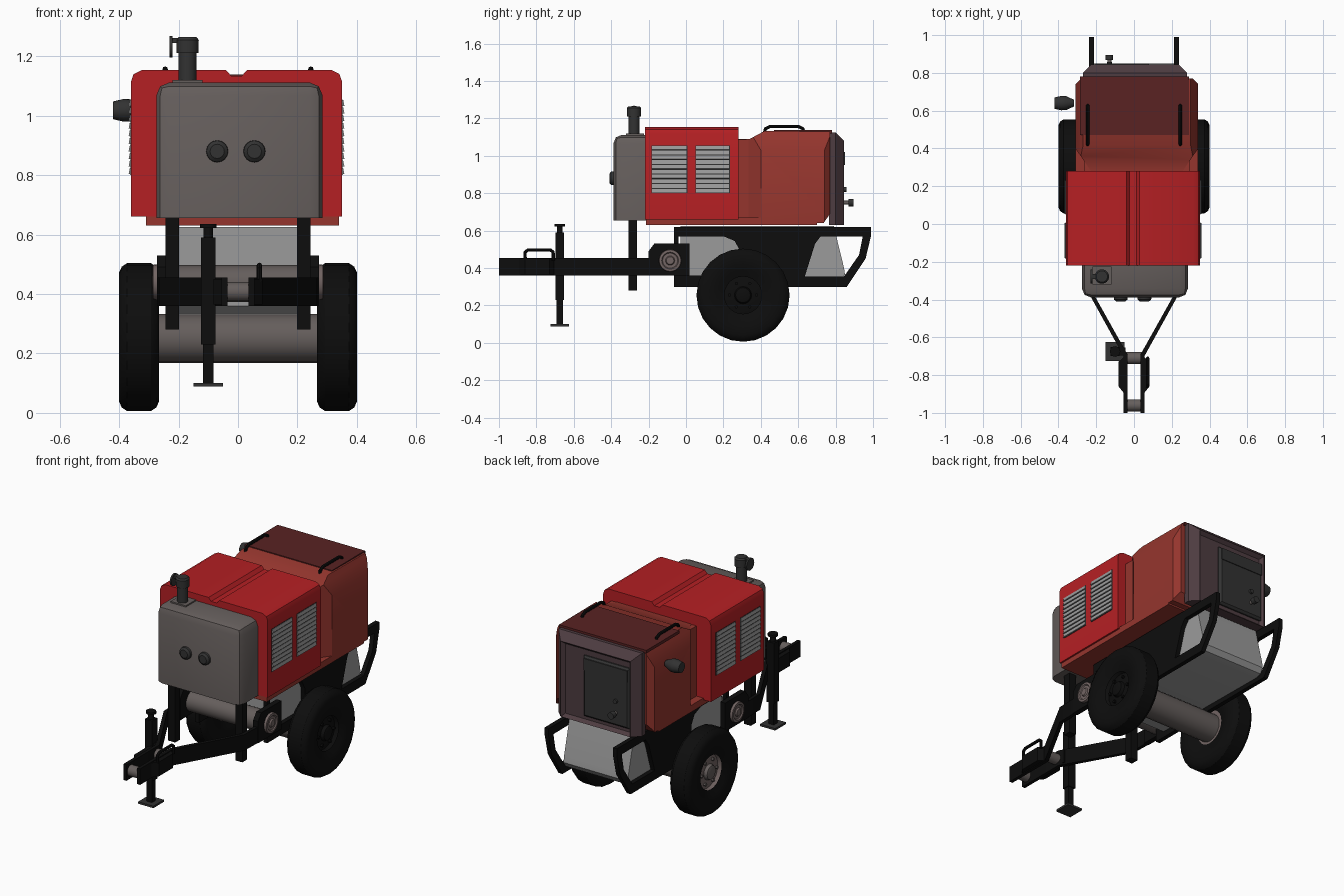
import bpy, bmesh, math
from mathutils import Matrix, Vector

if "Cube" in bpy.data.objects:
    bpy.data.objects.remove(bpy.data.objects["Cube"], do_unlink=True)


def material(name, *rgb):
    m = bpy.data.materials.new(name)
    m.use_nodes = True
    m.diffuse_color = (*rgb, 1)
    m.node_tree.nodes["Principled BSDF"].inputs["Base Color"].default_value = (*rgb, 1)
    return m


RED = material("bright red", 0.46, 0.014, 0.017)
ORANGE = material("rust red", 0.30, 0.036, 0.027)
MAROON = material("maroon", 0.10, 0.016, 0.016)
WARM = material("warm grey", 0.13, 0.112, 0.107)
BLACK = material("black", 0.004, 0.004, 0.004)
LIGHT = material("light grey", 0.33, 0.33, 0.33)
PLUM = material("plum grey", 0.075, 0.045, 0.052)
DARK = material("dark grey", 0.032, 0.032, 0.032)
TAUPE = material("taupe", 0.17, 0.13, 0.125)

# Local z is the extrusion or spin axis
AXES = {"x": Matrix(((0, 0, 1), (1, 0, 0), (0, 1, 0))),
        "y": Matrix(((1, 0, 0), (0, 0, -1), (0, 1, 0))),
        "z": Matrix.Identity(3)}
parts = []


def finish(name, bm, mat):
    bmesh.ops.recalc_face_normals(bm, faces=bm.faces[:])
    me = bpy.data.meshes.new(name)
    bm.to_mesh(me)
    bm.free()
    me.materials.append(mat)
    ob = bpy.data.objects.new(name, me)
    bpy.context.collection.objects.link(ob)
    parts.append(ob)
    return ob


def from_curve(name, cu, mat, matrix):
    ob = bpy.data.objects.new(name, cu)
    bpy.context.collection.objects.link(ob)
    dg = bpy.context.evaluated_depsgraph_get()
    me = bpy.data.meshes.new_from_object(ob.evaluated_get(dg))
    bpy.data.objects.remove(ob, do_unlink=True)
    bm = bmesh.new()
    bm.from_mesh(me)
    bpy.data.meshes.remove(me)
    bmesh.ops.remove_doubles(bm, verts=bm.verts[:], dist=1e-5)
    bm.transform(matrix)
    return finish(name, bm, mat)


def prism(name, loops, axis, a, b, mat):
    """Extrude an outline (with optional hole loops) from a to b along an axis."""
    cu = bpy.data.curves.new(name, "CURVE")
    cu.dimensions, cu.fill_mode = "2D", "BOTH"
    cu.extrude = abs(b - a) / 2
    for loop in loops:
        s = cu.splines.new("POLY")
        s.points.add(len(loop) - 1)
        for p, co in zip(s.points, loop):
            p.co = (*co, 0, 1)
        s.use_cyclic_u = True
    shift = Vector([(a + b) / 2 if c == axis else 0 for c in "xyz"])
    return from_curve(name, cu, mat, Matrix.Translation(shift) @ AXES[axis].to_4x4())


def tube(name, pts, r, mat):
    cu = bpy.data.curves.new(name, "CURVE")
    cu.dimensions, cu.bevel_depth, cu.bevel_resolution = "3D", r, 2
    cu.use_fill_caps = True
    s = cu.splines.new("POLY")
    s.points.add(len(pts) - 1)
    for p, co in zip(s.points, pts):
        p.co = (*co, 1)
    return from_curve(name, cu, mat, Matrix.Identity(4))


def box(name, x, y, z, mat, bevel=0, pick=None, segments=2, tilt=0):
    bm = bmesh.new()
    bmesh.ops.create_cube(bm, size=1)
    bm.transform(Matrix.Diagonal((x[1] - x[0], y[1] - y[0], z[1] - z[0], 1)))
    if bevel:
        edges = [e for e in bm.edges if not pick or pick((e.verts[0].co + e.verts[1].co) / 2)]
        bmesh.ops.bevel(bm, geom=edges, offset=bevel, segments=segments, profile=0.5, affect="EDGES")
    bm.transform(Matrix.Translation((sum(x) / 2, sum(y) / 2, sum(z) / 2)) @ Matrix.Rotation(tilt, 4, "Y"))
    return finish(name, bm, mat)


def lathe(name, profile, axis, centre, mat, steps=24):
    """Spin (along, radius) points about an axis."""
    bm = bmesh.new()
    vs = [bm.verts.new((r, 0, h)) for h, r in profile]
    es = [bm.edges.new(p) for p in zip(vs, vs[1:])]
    bmesh.ops.spin(bm, geom=vs + es, cent=(0, 0, 0), axis=(0, 0, 1), angle=math.tau, steps=steps)
    bmesh.ops.remove_doubles(bm, verts=bm.verts[:], dist=1e-5)
    bm.transform(Matrix.Translation(centre) @ AXES[axis].to_4x4())
    return finish(name, bm, mat)


def rod(name, axis, centre, a, b, r, mat, steps=20):
    return lathe(name, [(a, 0), (a, r), (b, r), (b, 0)], axis, centre, mat, steps)


def cut(ob, co, no):
    """Slice away everything beyond a plane and cap the opening."""
    bm = bmesh.new()
    bm.from_mesh(ob.data)
    bmesh.ops.bisect_plane(bm, geom=bm.verts[:] + bm.edges[:] + bm.faces[:],
                           plane_co=co, plane_no=no, clear_outer=True)
    bmesh.ops.holes_fill(bm, edges=[e for e in bm.edges if e.is_boundary])
    bmesh.ops.recalc_face_normals(bm, faces=bm.faces[:])
    bm.to_mesh(ob.data)
    bm.free()


# Engine hood with a grooved top
half = [(0.355, 0.66), (0.355, 1.115), (0.346, 1.14), (0.32, 1.153), (0.035, 1.153), (0.018, 1.134)]
hood_outline = half + [(-x, z) for x, z in reversed(half)]
hood = prism("hood", [[(x - 0.005, z) for x, z in hood_outline]], "y", -0.22, 0.28, RED)

# Louvred vents on both sides of the hood
for s in (-1, 1):
    face = -0.005 + s * 0.355
    for y0, y1 in ((-0.185, 0.008), (0.05, 0.235)):
        box("vent_back", sorted((face, face + s * 0.002)), (y0, y1), (0.80, 1.055), DARK)
        for i in range(10):
            z = 0.813 + i * 0.0255
            xs = sorted((face, face + s * 0.006))
            box("vent_slat", xs, (y0 + 0.004, y1 - 0.004), (z - 0.010, z + 0.010), LIGHT, tilt=-s * 0.2)

# Rear body with chamfered corners
side = [(0.26, 0.64), (0.735, 0.64), (0.77, 0.69), (0.77, 1.13), (0.42, 1.133), (0.34, 1.09), (0.26, 1.09)]
body = prism("rear_body", [side], "x", -0.31, 0.34, ORANGE)
for s in (-1, 1):
    edge = 0.015 + s * 0.325
    cut(body, (edge, 0.5, 1.03), (s * 0.10, 0, 0.04))
    cut(body, (edge, 0.40, 0.9), (s * 0.08, -0.055, 0))
    cut(body, (edge, 0.74, 0.9), (s * 0.05, 0.05, 0))
box("body_core", (-0.265, 0.295), (-0.2, 0.45), (0.64, 1.088), ORANGE)
box("body_base", (-0.31, 0.34), (-0.215, 0.70), (0.63, 0.67), ORANGE)
box("lid", (-0.285, 0.29), (0.47, 0.78), (1.12, 1.138), MAROON)
for s in (-1, 1):
    x = s * 0.245
    tube("lid_handle", [(x, 0.42, 1.125), (x, 0.425, 1.145), (x, 0.45, 1.157), (x, 0.60, 1.157),
                        (x, 0.625, 1.145), (x, 0.63, 1.125)], 0.009, BLACK)
lathe("side_intake", [(-0.06, 0), (-0.06, 0.03), (-0.025, 0.038), (0, 0.037), (0.042, 0.018), (0.042, 0)],
      "x", (-0.36, 0.64, 1.018), DARK).scale = (1, 1, 1)
rod("intake_cap", "x", (-0.36, 0.64, 1.018), -0.04, 0.0, 0.03, DARK)

# Control panel at the back, with a sunken face and a door
panel = box("back_panel", (-0.27, 0.28), (0.765, 0.845), (0.63, 1.125), PLUM, 0.045,
            lambda c: c.y > 0.01 and c.z > -0.1, 1)
bm = bmesh.new()
bm.from_mesh(panel.data)
bm.normal_update()
rear = [f for f in bm.faces if f.normal.y > 0.99]
bmesh.ops.inset_region(bm, faces=rear, thickness=0.025)
bmesh.ops.translate(bm, verts=list({v for f in rear for v in f.verts}), vec=(0, -0.02, 0))
bm.to_mesh(panel.data)
bm.free()
box("panel_door", (-0.215, 0.09), (0.82, 0.845), (0.67, 1.03), DARK, 0.012, lambda c: c.y > 0.01, 1)
box("door_header", (-0.205, 0.08), (0.84, 0.85), (0.95, 1.02), DARK)
rod("door_knob", "y", (-0.13, 0.845, 0.75), -0.035, 0, 0.01, WARM, 12)
rod("door_knob_grip", "y", (-0.13, 0.88, 0.75), -0.016, 0.012, 0.02, DARK, 12)
rod("door_latch", "y", (-0.13, 0.845, 0.82), -0.012, 0, 0.013, DARK, 12)

# Front cowl with caps and exhaust
box("front_cowl", (-0.275, 0.285), (-0.388, -0.215), (0.655, 1.112), WARM, 0.045,
    lambda c: (c.y < -0.01 and c.z > -0.1) or (abs(c.x) > 0.1 and c.z > 0.1), 2)
for x in (-0.07, 0.055):
    lathe("cowl_cap", [(-0.01, 0), (-0.01, 0.038), (0.012, 0.036), (0.022, 0.024), (0.022, 0)],
          "y", (x, -0.388, 0.88), DARK, 16)
box("exhaust_base", (-0.22, -0.12), (-0.32, -0.225), (1.108, 1.12), WARM)
ex = (-0.17, -0.278, 0)
rod("exhaust_pipe", "z", ex, 1.11, 1.215, 0.03, DARK)
lathe("exhaust_cap", [(1.21, 0), (1.21, 0.037), (1.255, 0.038), (1.264, 0.03), (1.264, 0)], "z", ex, DARK)
rod("exhaust_flap", "x", (-0.225, -0.278, 1.232), -0.005, 0.005, 0.036, DARK)
box("flap_hinge", (-0.228, -0.19), (-0.29, -0.266), (1.245, 1.262), DARK)

# Fuel tank between the rails
tank = [(-0.03, 0.625), (-0.03, 0.36), (0.0, 0.335), (0.79, 0.325), (0.83, 0.335), (0.85, 0.365),
        (0.845, 0.40), (0.79, 0.625)]
prism("tank", [tank], "x", -0.212, 0.212, LIGHT)

# Side rails with front and rear openings
rail = [(-0.065, 0.62), (0.99, 0.62), (0.99, 0.575), (0.96, 0.45), (0.86, 0.30), (-0.065, 0.30)]
front_hole = [(-0.04, 0.57), (0.20, 0.57), (0.26, 0.545), (0.29, 0.49), (0.29, 0.36), (-0.04, 0.36)]
rear_hole = [(0.635, 0.355), (0.69, 0.53), (0.72, 0.57), (0.945, 0.57), (0.925, 0.47), (0.845, 0.355)]
pivot = [(-0.20, 0.36), (0.02, 0.36), (0.02, 0.53), (-0.17, 0.53), (-0.20, 0.49)]
arm = [(0.055, -1.0), (0.055, -0.70), (0.265, -0.32), (0.27, -0.15), (0.25, -0.15), (0.245, -0.315),
       (0.035, -0.69), (0.035, -1.0)]
tyre = [(0.045, 0.10), (0.058, 0.135), (0.068, 0.17), (0.068, 0.215), (0.058, 0.237), (0.04, 0.249)]
for s in (-1, 1):
    prism("side_rail", [rail, front_hole, rear_hole], "x", s * 0.212, s * 0.238, BLACK)
    prism("pivot_plate", [pivot], "x", s * 0.24, s * 0.272, BLACK)
    lathe("pivot_disc", [(0.27 * s, 0), (0.27 * s, 0.06), (0.286 * s, 0.058), (0.288 * s, 0.045),
                         (0.282 * s, 0.04), (0.282 * s, 0.025), (0.29 * s, 0.02), (0.29 * s, 0)],
          "x", (0, -0.085, 0.44), TAUPE)
    prism("tongue_arm", [[(s * x, y) for x, y in arm]], "z", 0.36, 0.455, BLACK)
    prism("tongue_brace", [[(s * x, y) for x, y in ((0.05, -0.90), (0.082, -0.86), (0.082, -0.73),
                                                   (0.05, -0.70))]], "z", 0.365, 0.45, BLACK)
    box("support_leg", sorted((s * 0.198, s * 0.244)), (-0.308, -0.262), (0.28, 0.66), BLACK)

    # Wheel: rounded tyre, dished rim and hub
    c = (s * 0.333, 0.305, 0.255)
    lathe("tyre", tyre + [(-h, r) for h, r in reversed(tyre)], "x", c, BLACK)
    rim = BLACK if s > 0 else TAUPE
    lathe("rim", [(-0.045 * s, 0), (-0.045 * s, 0.11), (0.052 * s, 0.135), (0.05 * s, 0.122), (0.02 * s, 0.10),
                  (0.03 * s, 0.06), (0.03 * s, 0)], "x", c, rim)
    hub = BLACK if s > 0 else WARM
    lathe("hub", [(0.02 * s, 0), (0.02 * s, 0.05), (0.048 * s, 0.04), (0.052 * s, 0.03), (0.052 * s, 0)],
          "x", c, hub, 16)
    for i in range(6):
        a = i * math.tau / 6
        rod("wheel_nut", "x", (c[0], c[1] + 0.072 * math.cos(a), c[2] + 0.072 * math.sin(a)),
            0.02 * s, 0.04 * s, 0.009, hub, 6)

# Cross tubes and axle
rod("pivot_tube", "x", (0, -0.085, 0.435), -0.25, 0.25, 0.062, WARM)
rod("axle", "x", (0, 0.305, 0.25), -0.30, 0.30, 0.082, WARM)
for y in (-0.96, -0.71):
    rod("tongue_tube", "x", (0, y, 0.408), -0.05, 0.05, 0.032, WARM)

# Tongue handle
x = 0.072
tube("tongue_handle", [(x, -0.86, 0.44), (x, -0.86, 0.485), (x, -0.845, 0.497), (x, -0.725, 0.497),
                       (x, -0.71, 0.485), (x, -0.71, 0.44)], 0.009, BLACK)

# Jack stand
jx, jy = -0.1, -0.675
box("jack_foot", (jx - 0.05, jx + 0.05), (jy - 0.05, jy + 0.05), (0.088, 0.10), DARK)
box("jack_leg", (jx - 0.018, jx + 0.018), (jy - 0.018, jy + 0.018), (0.10, 0.40), BLACK)
box("jack_sleeve", (jx - 0.024, jx + 0.024), (jy - 0.024, jy + 0.024), (0.23, 0.59), BLACK)
rod("jack_screw", "z", (jx, jy, 0), 0.58, 0.63, 0.016, BLACK, 12)
rod("jack_cap", "z", (jx, jy, 0), 0.622, 0.636, 0.028, BLACK, 12)
box("jack_bracket", (jx, -0.045), (jy - 0.02, jy + 0.02), (0.37, 0.45), BLACK)

# Smooth shading with sharp creases
bpy.ops.object.select_all(action="DESELECT")
for ob in parts:
    ob.select_set(True)
bpy.context.view_layer.objects.active = parts[0]
bpy.ops.object.shade_smooth_by_angle(angle=math.radians(32))
